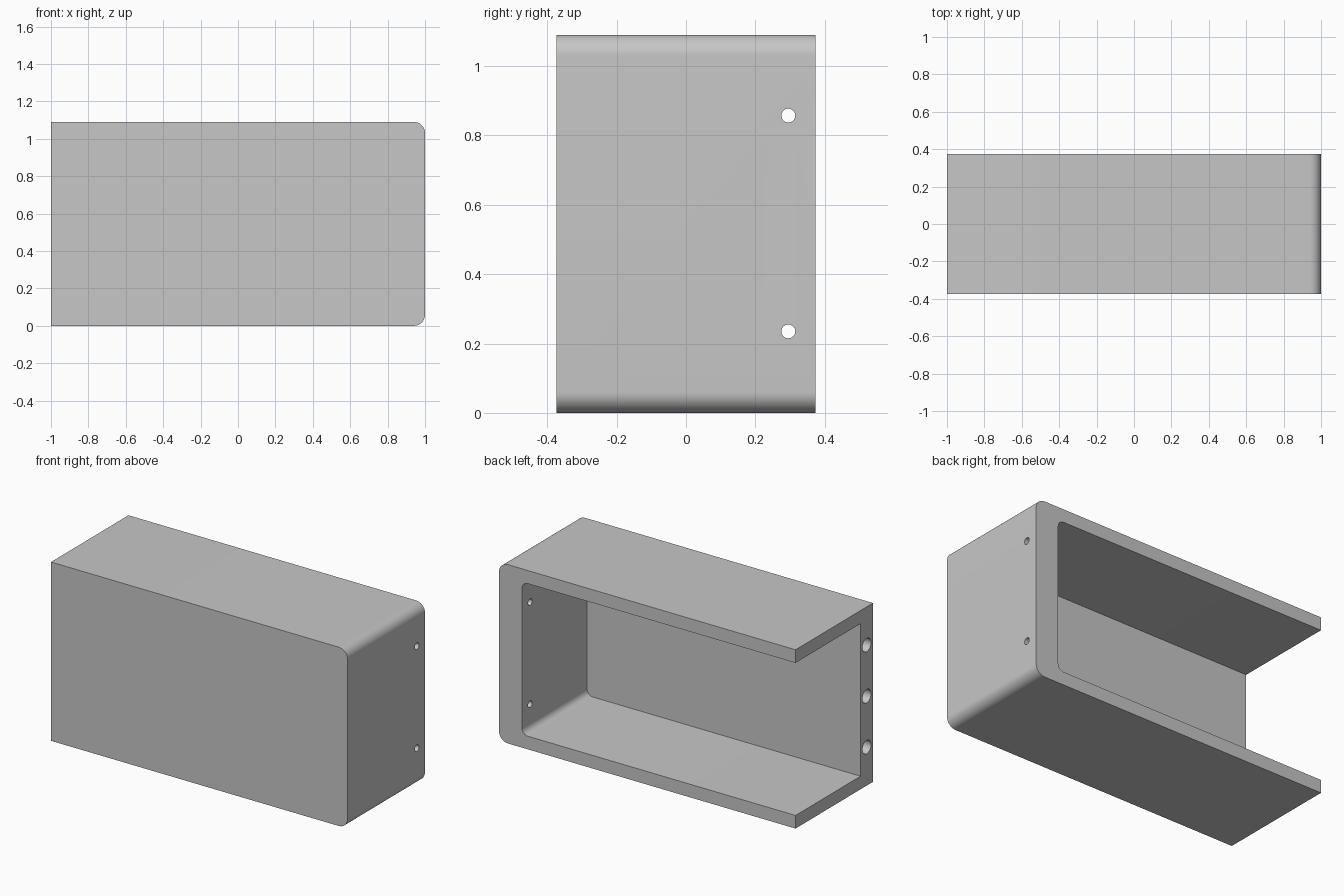
import bpy, bmesh, math
from mathutils import Matrix

cube = bpy.data.objects.get("Cube")
if cube:
    bpy.data.objects.remove(cube, do_unlink=True)

# Main dimensions
HALF_L, HALF_D, HEIGHT = 1.0, 0.373, 1.09
FRONT_WALL, END_WALL, SHELF = 0.12, 0.155, 0.08
HOLE_Z = (0.235, 0.545, 0.857)

grey = bpy.data.materials.new("plain grey")
grey.use_nodes = True
colour = (0.57, 0.57, 0.57, 1)
grey.diffuse_color = colour
grey.node_tree.nodes["Principled BSDF"].inputs["Base Color"].default_value = colour


def finish(name, bm):
    bmesh.ops.recalc_face_normals(bm, faces=bm.faces)
    mesh = bpy.data.meshes.new(name)
    bm.to_mesh(mesh)
    bm.free()
    obj = bpy.data.objects.new(name, mesh)
    bpy.context.collection.objects.link(obj)
    mesh.materials.append(grey)
    return obj


def rounded_block(name, x0, x1, y0, y1, z0, z1, radius):
    """Block whose two corners on the +x end are rounded, extruded along y."""
    profile = [(x0, z1), (x0, z0)]
    for cz, start in ((z0 + radius, -90), (z1 - radius, 0)):
        for i in range(17):
            a = math.radians(start + 90 * i / 16)
            profile.append((x1 - radius + radius * math.cos(a), cz + radius * math.sin(a)))
    bm = bmesh.new()
    face = bm.faces.new([bm.verts.new((x, y0, z)) for x, z in profile])
    ext = bmesh.ops.extrude_face_region(bm, geom=[face])
    verts = [g for g in ext["geom"] if isinstance(g, bmesh.types.BMVert)]
    bmesh.ops.translate(bm, verts=verts, vec=(0, y1 - y0, 0))
    return finish(name, bm)


def drill(name, x0, x1, y, z, radius):
    """Cylinder cutter lying along x."""
    bm = bmesh.new()
    place = Matrix.Translation(((x0 + x1) / 2, y, z)) @ Matrix.Rotation(math.pi / 2, 4, "Y")
    bmesh.ops.create_cone(bm, cap_ends=True, segments=32, radius1=radius,
                          radius2=radius, depth=x1 - x0, matrix=place)
    return finish(name, bm)


# Solid body, rounded at one end
body = rounded_block("open_housing", -HALF_L, HALF_L, -HALF_D, HALF_D, 0, HEIGHT, 0.06)

# Cavity open to the back and to the square end
cutters = [rounded_block("cavity_cutter", -HALF_L - 0.2, HALF_L - END_WALL,
                         -HALF_D + FRONT_WALL, HALF_D + 0.2,
                         SHELF, HEIGHT - SHELF, 0.04)]
# Blind holes in the edge of the front wall
for z in HOLE_Z:
    cutters.append(drill("edge_hole_cutter", -HALF_L - 0.1, -HALF_L + 0.3,
                         -HALF_D + FRONT_WALL / 2, z, 0.041))
# Small through holes in the end wall
for z in (HOLE_Z[0], HOLE_Z[2]):
    cutters.append(drill("screw_hole_cutter", HALF_L - 0.3, HALF_L + 0.1, 0.295, z, 0.02))

bpy.ops.object.select_all(action="DESELECT")
bpy.context.view_layer.objects.active = body
body.select_set(True)
for cutter in cutters:
    cutter.hide_render = True
    mod = body.modifiers.new("cut", "BOOLEAN")
    mod.operation = "DIFFERENCE"
    mod.solver = "EXACT"
    mod.object = cutter
    bpy.ops.object.modifier_apply(modifier=mod.name)
    bpy.data.objects.remove(cutter, do_unlink=True)

bpy.ops.object.shade_smooth_by_angle(angle=math.radians(30))
